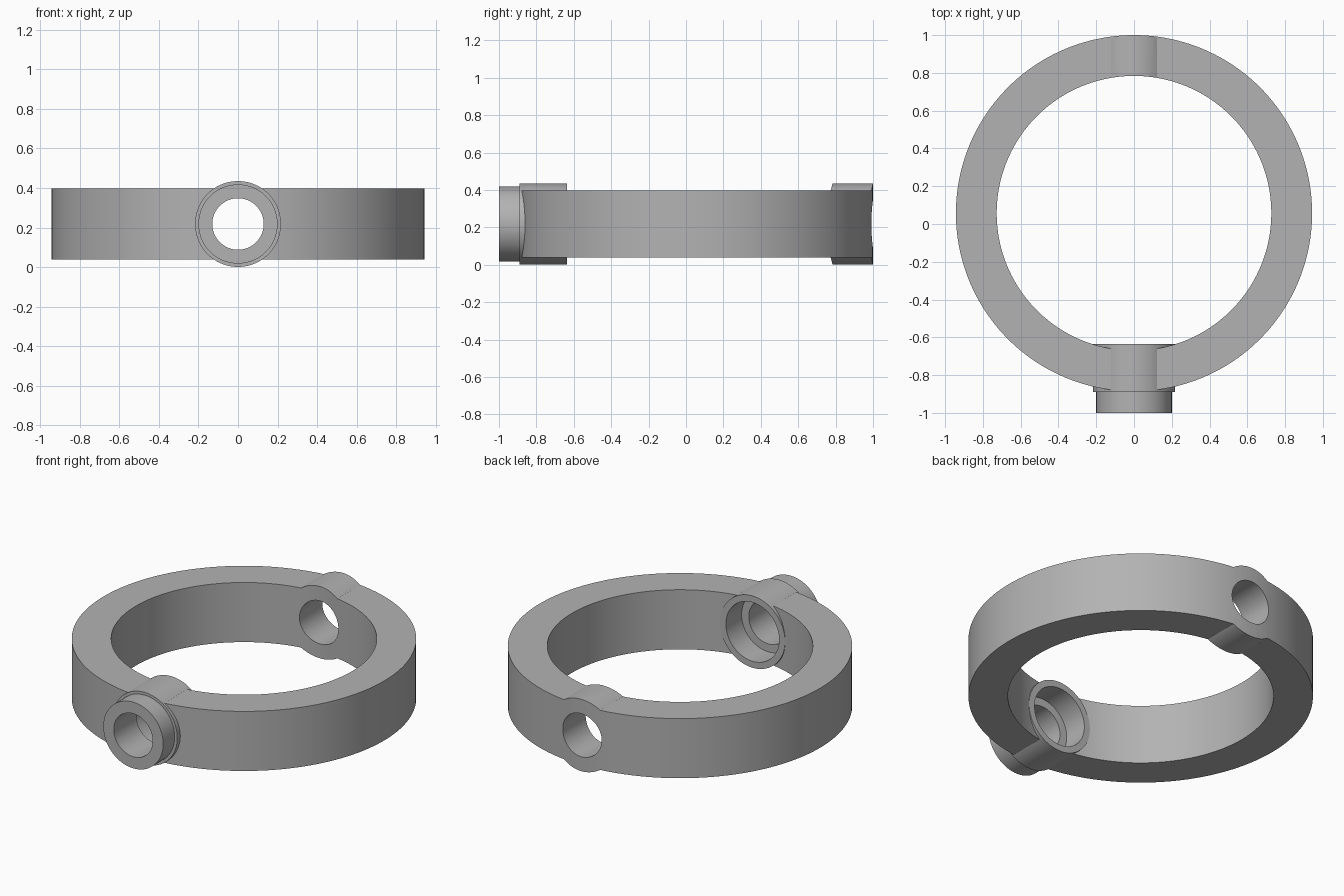
import bpy
from math import radians

cube = bpy.data.objects.get("Cube")
if cube:
    bpy.data.objects.remove(cube, do_unlink=True)

RING_Y = 0.057      # centre of the ring
AXIS_Z = 0.218      # height of the cross bore
R_OUT, R_IN = 0.943, 0.727
BOSS_R = 0.217

grey = bpy.data.materials.new("plain grey")
grey.use_nodes = True
colour = (0.45, 0.45, 0.45, 1)
grey.diffuse_color = colour
grey.node_tree.nodes["Principled BSDF"].inputs["Base Color"].default_value = colour


def upright(name, radius, z0, z1):
    """Cylinder on the ring axis."""
    bpy.ops.mesh.primitive_cylinder_add(
        vertices=160, radius=radius, depth=z1 - z0, location=(0, RING_Y, (z0 + z1) / 2))
    obj = bpy.context.object
    obj.name = name
    obj.data.materials.append(grey)
    return obj


def crosswise(name, radius, y0, y1):
    """Cylinder along y on the bore axis."""
    bpy.ops.mesh.primitive_cylinder_add(
        vertices=96, radius=radius, depth=y1 - y0,
        location=(0, (y0 + y1) / 2, AXIS_Z), rotation=(radians(90), 0, 0))
    obj = bpy.context.object
    obj.name = name
    obj.data.materials.append(grey)
    return obj


def combine(body, tool, operation):
    """Apply a boolean to the body and discard the tool."""
    mod = body.modifiers.new(tool.name, "BOOLEAN")
    mod.operation, mod.solver, mod.object = operation, "EXACT", tool
    bpy.ops.object.select_all(action="DESELECT")
    body.select_set(True)
    bpy.context.view_layer.objects.active = body
    bpy.ops.object.modifier_apply(modifier=mod.name)
    bpy.data.objects.remove(tool, do_unlink=True)


# Ring slab and back boss, both trimmed to the ring's curved walls
body = upright("clamp_ring", 1.2, 0.038, 0.398)
combine(body, crosswise("back_boss", BOSS_R, 0.5, 1.15), "UNION")
combine(body, upright("outer_wall", R_OUT, -0.5, 1), "INTERSECT")
combine(body, upright("inner_wall", R_IN, -0.6, 1.1), "DIFFERENCE")

# Flat-ended front boss with its narrower collar
combine(body, crosswise("front_boss", BOSS_R, -0.89, -0.635), "UNION")
combine(body, crosswise("front_collar", 0.2, -1, -0.85), "UNION")

# Counterbore from inside the ring, then the bore through both bosses
combine(body, crosswise("counterbore", 0.178, -0.785, -0.3), "DIFFERENCE")
combine(body, crosswise("through_bore", 0.13, -1.3, 1.3), "DIFFERENCE")

bpy.ops.object.shade_smooth_by_angle(angle=radians(30))
